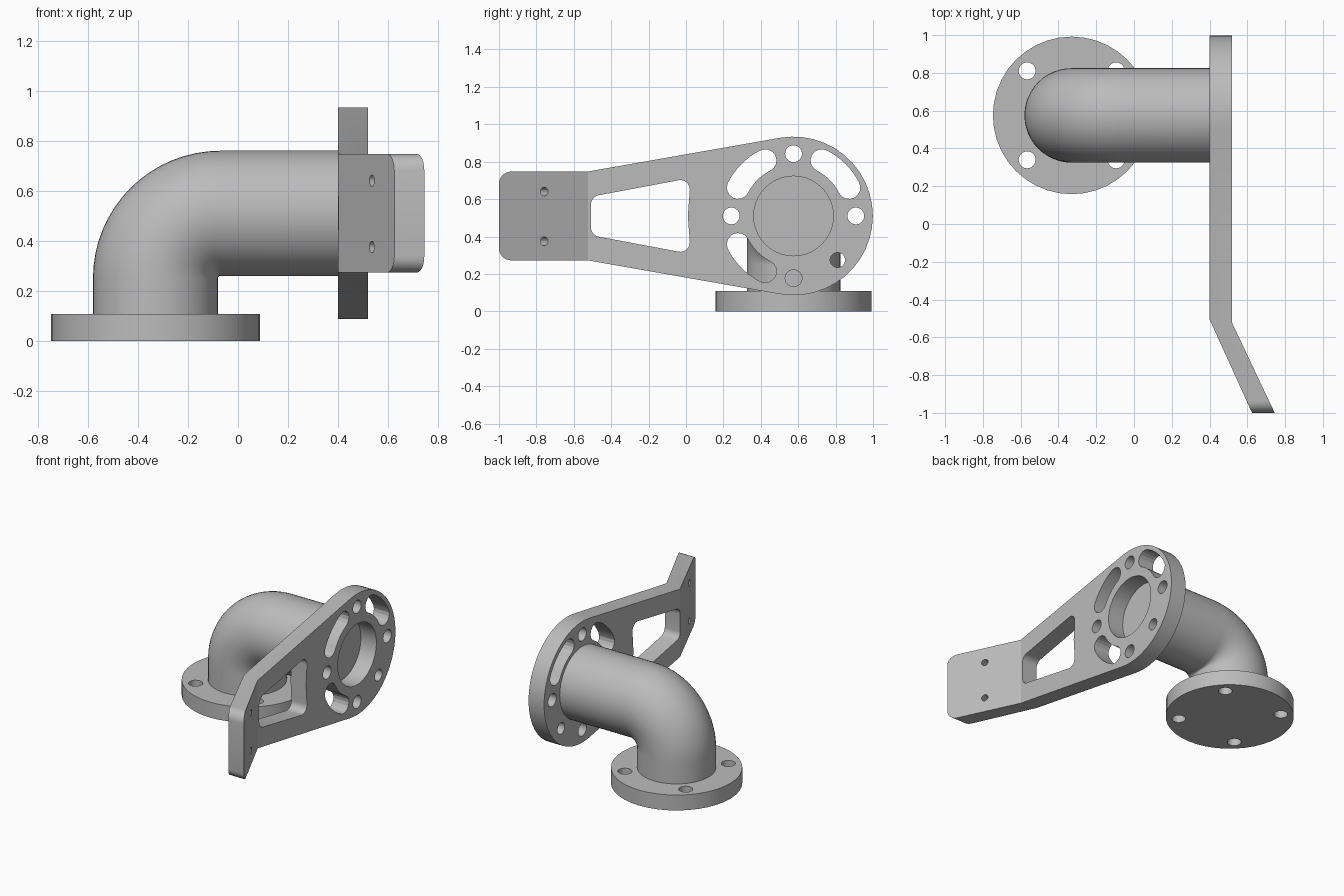
import bpy, bmesh
from math import sin, cos, pi, radians, atan2, acos, hypot, tan
from mathutils import Vector, Matrix

if "Cube" in bpy.data.objects:
    bpy.data.objects.remove(bpy.data.objects["Cube"])

grey = bpy.data.materials.new("plain_grey")
grey.use_nodes = True
COL = (0.5, 0.5, 0.5, 1)
grey.diffuse_color = COL
grey.node_tree.nodes["Principled BSDF"].inputs["Base Color"].default_value = COL

CY, CZ, R = 0.575, 0.51, 0.42     # axis of the round end, and its radius
BOLT = 0.333                      # bolt circle radius
FX = -0.33                        # base flange centre
X0, X1 = 0.40, 0.52               # bracket thickness


def arc(cx, cy, r, a0, a1, n):
    return [(cx + r * cos(a0 + (a1 - a0) * i / n), cy + r * sin(a0 + (a1 - a0) * i / n))
            for i in range(n + 1)]


def circle(cx, cy, r, n=24):
    return arc(cx, cy, r, 0, 2 * pi, n)[:-1]


def rounded(corners, n=6):
    """Polygon from (a, b, radius) corners with filleted corners."""
    out = []
    for i, (a, b, r) in enumerate(corners):
        p = Vector((a, b))
        if r == 0:
            out.append((a, b))
            continue
        u = (Vector(corners[i - 1][:2]) - p).normalized()
        v = (Vector(corners[(i + 1) % len(corners)][:2]) - p).normalized()
        half = u.angle(v) / 2
        c = p + (u + v).normalized() * r / sin(half)
        s, e = p + u * r / tan(half) - c, p + v * r / tan(half) - c
        a0, a1 = atan2(s.y, s.x), atan2(e.y, e.x)
        sweep = (a1 - a0 + pi) % (2 * pi) - pi
        out += arc(c.x, c.y, r, a0, a0 + sweep, n)
    return out


def prism(bm, pts, lo, hi, axis="x", matrix=Matrix()):
    """Extrude a flat outline along an axis."""
    place = (lambda a, b, t: (t, a, b)) if axis == "x" else (lambda a, b, t: (a, b, t))
    rings = [[bm.verts.new(matrix @ Vector(place(a, b, t))) for a, b in pts] for t in (lo, hi)]
    faces = [bm.faces.new(r) for r in rings]
    for i in range(len(pts)):
        j = (i + 1) % len(pts)
        faces.append(bm.faces.new((rings[0][i], rings[0][j], rings[1][j], rings[1][i])))
    bmesh.ops.recalc_face_normals(bm, faces=faces)


def make(name, bm):
    bmesh.ops.recalc_face_normals(bm, faces=bm.faces)
    mesh = bpy.data.meshes.new(name)
    bm.to_mesh(mesh)
    bm.free()
    ob = bpy.data.objects.new(name, mesh)
    mesh.materials.append(grey)
    bpy.context.collection.objects.link(ob)
    return ob


def activate(ob):
    bpy.ops.object.select_all(action='DESELECT')
    ob.select_set(True)
    bpy.context.view_layer.objects.active = ob


def cut(ob, bm):
    cutter = make("cutter", bm)
    cutter.hide_render = True
    activate(ob)
    mod = ob.modifiers.new("holes", 'BOOLEAN')
    mod.operation, mod.solver, mod.object = 'DIFFERENCE', 'EXACT', cutter
    bpy.ops.object.modifier_apply(modifier=mod.name)
    bpy.data.objects.remove(cutter)


def smooth(ob, degrees=25):
    activate(ob)
    bpy.ops.object.shade_smooth_by_angle(angle=radians(degrees))


# Base flange with four bolt holes
bm = bmesh.new()
prism(bm, circle(FX, CY, 0.417, 40), 0, 0.108, "z")
flange = make("base_flange", bm)
bm = bmesh.new()
for k in range(4):
    a = pi / 4 + k * pi / 2
    prism(bm, circle(FX + BOLT * cos(a), CY + BOLT * sin(a), 0.045), -0.1, 0.2, "z")
cut(flange, bm)
smooth(flange)

# Elbow pipe: rings swept up, round the bend and along to the bracket
PR, BEND = 0.25, 0.26
bend_x, bend_z = FX + BEND, CZ - BEND
path = [(FX, 0.1, 0)]
path += [(bend_x - BEND * cos(t), bend_z + BEND * sin(t), t)
         for t in (pi / 2 * i / 16 for i in range(17))]
path += [(X0, CZ, pi / 2)]
bm = bmesh.new()
rings = []
for x, z, t in path:
    rings.append([bm.verts.new((x - u * cos(t), CY + v, z + u * sin(t)))
                  for u, v in circle(0, 0, PR, 48)])
for a, b in zip(rings, rings[1:]):
    for i in range(48):
        j = (i + 1) % 48
        bm.faces.new((a[i], a[j], b[j], b[i]))
bm.faces.new(rings[0])
bm.faces.new(rings[-1])
smooth(make("elbow_pipe", bm), 40)

# Bracket outline: round end, tangent sides, rounded tab
FOLD, HALF = -0.515, 0.2375
dy = FOLD - CY
tangent = atan2(HALF, dy) - acos(R / hypot(dy, HALF))
tab = rounded([(FOLD, HALF, 0), (-1, HALF, 0.065), (-1, -HALF, 0.065), (FOLD, -HALF, 0)])
outline = [(y, z + CZ) for y, z in tab] + arc(CY, CZ, R + 0.004, -tangent, tangent, 24)
bm = bmesh.new()
prism(bm, outline, X0, X1)
bmesh.ops.bisect_plane(bm, geom=bm.verts[:] + bm.edges[:] + bm.faces[:], dist=1e-4,
                       plane_co=(0, FOLD, 0), plane_no=(0, 1, 0))
# Fold the tab outwards
for v in bm.verts:
    line = FOLD + (0.01 if v.co.x < 0.46 else -0.01)
    if abs(v.co.y - FOLD) < 1e-3:
        v.co.y = line
    elif v.co.y < FOLD:
        v.co.x += 0.225 * (line - v.co.y) / (line + 1)
bracket = make("bracket_plate", bm)

# Bracket openings
LO, HI = 0.3, 0.6
bm = bmesh.new()
prism(bm, circle(CY, CZ, 0.213, 40), LO, HI)
for k in (0, 2, 4, 6, 7):
    a = k * pi / 4
    prism(bm, circle(CY + BOLT * cos(a), CZ + BOLT * sin(a), 0.04 if k == 7 else 0.045), LO, HI)
# Three curved slots
span, w = radians(18), 0.06
for k in (1, 3, 5):
    a = k * pi / 4
    s, e = a - span, a + span
    slot = arc(CY, CZ, BOLT + w, s, e, 8)
    slot += arc(CY + BOLT * cos(e), CZ + BOLT * sin(e), w, e, e + pi, 8)[1:]
    slot += arc(CY, CZ, BOLT - w, e, s, 8)[1:]
    slot += arc(CY + BOLT * cos(s), CZ + BOLT * sin(s), w, s + pi, s + 2 * pi, 8)[1:-1]
    prism(bm, slot, LO, HI)
# Tapered window
window = rounded([(-0.508, 0.103, 0.05), (-0.508, -0.103, 0.05), (0.025, -0.203, 0.05),
                  (0.01, 0, 0), (0.025, 0.203, 0.05)])
prism(bm, [(y, z + CZ) for y, z in window], LO, HI)
# Two screw holes square to the folded tab
for z in (0.64, 0.375):
    m = Matrix.Translation((0.583, -0.78, z)) @ Matrix.Rotation(radians(25), 4, 'Z')
    prism(bm, circle(0, 0, 0.023, 16), -0.12, 0.12, "x", m)
cut(bracket, bm)
smooth(bracket, 22)
